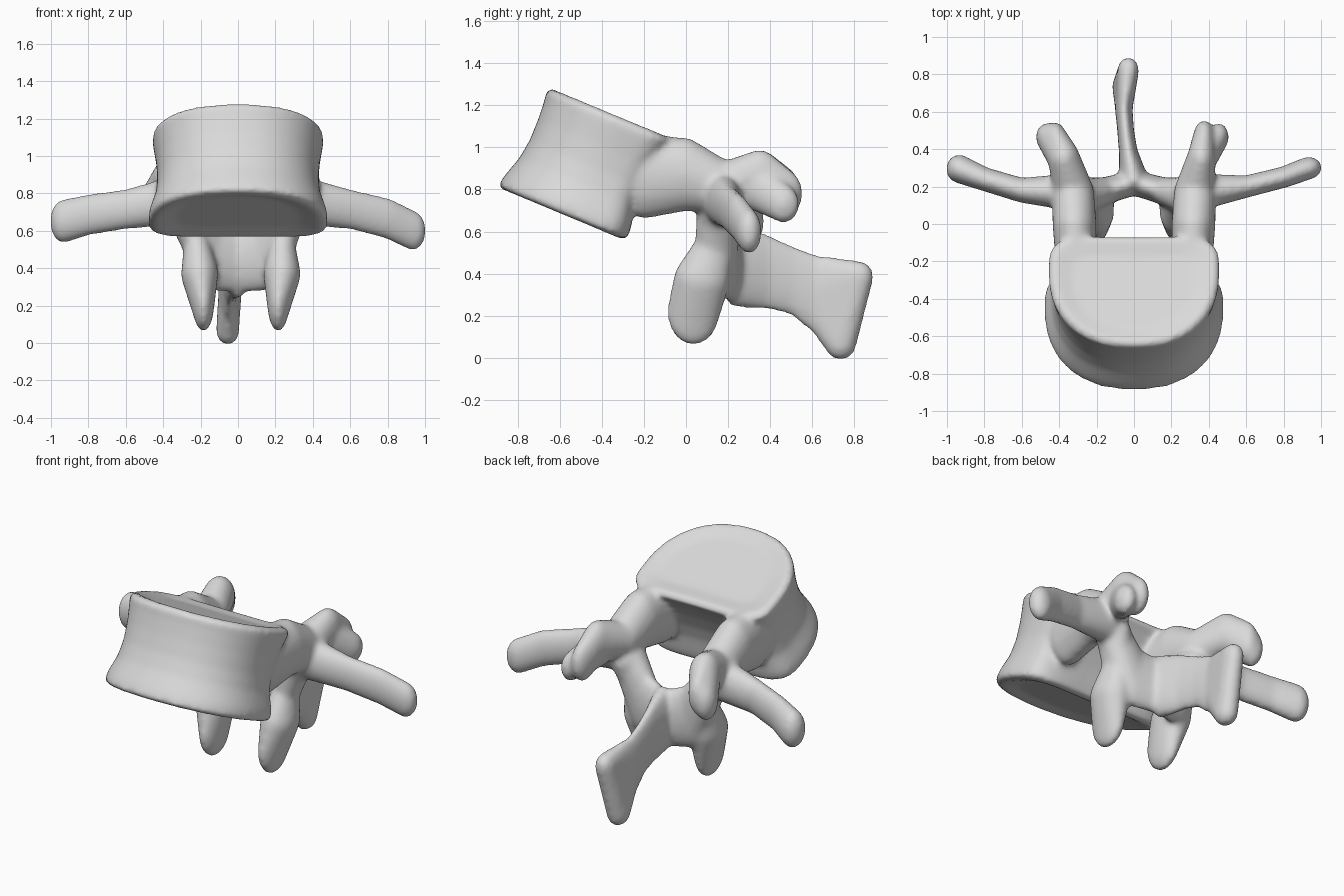
import bpy, bmesh, math
from mathutils import Vector

cube = bpy.data.objects.get("Cube")
if cube:
    bpy.data.objects.remove(cube, do_unlink=True)

bm = bmesh.new()

# unit ball used as the building block of every process
ball = bmesh.new()
bmesh.ops.create_icosphere(ball, subdivisions=3, radius=1)
BALL = [v.co.copy() for v in ball.verts]
ball.free()


def hull(*blobs, side=1):
    """Convex skin around ellipsoids given as (centre, radii)."""
    verts = []
    for (x, y, z), r in blobs:
        for p in BALL:
            verts.append(bm.verts.new((x * side + p.x * r[0], y + p.y * r[1], z + p.z * r[2])))
    bmesh.ops.convex_hull(bm, input=verts)
    bmesh.ops.delete(bm, geom=[v for v in verts if not v.link_faces], context='VERTS')


def chain(*blobs, side=1):
    """Limb made of hulls between consecutive ellipsoids."""
    for a, b in zip(blobs, blobs[1:]):
        hull(a, b, side=side)


def spow(v, p):
    return math.copysign(abs(v) ** p, v)


def vertebral_body():
    """Tilted, waisted drum: round in front, nearly flat behind, dished ends."""
    tilt = math.radians(22.6)
    back = Vector((0, math.cos(tilt), -math.sin(tilt)))
    low, high = Vector((0, -0.58, 0.675)), Vector((0, -0.345, 1.155))
    # position along the axis, half width, half depth
    stations = [(0.05, .33, .22), (0.0, .44, .31), (0.03, .48, .345), (0.13, .475, .338),
                (0.32, .44, .312), (0.5, .43, .305), (0.7, .437, .312), (0.88, .452, .325),
                (0.97, .46, .338), (1.01, .425, .31), (0.97, .33, .22)]
    n = 64
    skew = 0.35
    rings = []
    for t, w, d in stations:
        ring = []
        for i in range(n):
            a = math.tau * i / n
            c, s = math.cos(a), math.sin(a)
            p, depth = (0.55, d * (1 - skew)) if s > 0 else (0.88, d * (1 + skew))
            x, u = w * spow(c, p), depth * spow(s, p) + skew * d
            if s > 0:
                u -= 0.03 * max(0, 1 - (x / w) ** 2) * s
            ring.append(bm.verts.new(low.lerp(high, t) + back * u + Vector((x, 0, 0))))
        rings.append(ring)
    for r0, r1 in zip(rings, rings[1:]):
        for i in range(n):
            j = (i + 1) % n
            bm.faces.new((r0[i], r0[j], r1[j], r1[i]))
    bm.faces.new(rings[0][::-1])
    bm.faces.new(rings[-1])


vertebral_body()

for s in (1, -1):
    # pedicle
    chain(((.31, -.2, .86), (.11, .1, .2)), ((.318, 0, .872), (.118, .1, .175)),
          ((.325, .17, .815), (.112, .1, .125)), side=s)
    # lamina
    chain(((.28, .15, .7), (.1, .1, .11)), ((.15, .18, .47), (.1, .07, .19)),
          ((0, .22, .44), (.08, .065, .17)), side=s)

# lower joint processes, left then right
chain(((.28, .16, .7), (.09, .11, .1)), ((.235, .13, .52), (.07, .09, .1)),
      ((.235, .075, .37), (.1, .135, .12)), ((.215, .035, .215), (.058, .125, .155)))
chain(((.28, .16, .7), (.09, .11, .1)), ((.22, .13, .52), (.07, .09, .1)),
      ((.205, .075, .37), (.1, .135, .12)), ((.185, .035, .215), (.058, .125, .155)), side=-1)

# upper joint processes, left with a forked tip
chain(((.325, .18, .82), (.11, .09, .11)), ((.36, .35, .87), (.075, .1, .12)),
      ((.375, .465, .78), (.058, .09, .12)))
hull(((.36, .33, .82), (.07, .09, .12)), ((.455, .465, .73), (.052, .075, .09)))
chain(((.325, .18, .82), (.11, .09, .11)), ((.375, .35, .87), (.085, .1, .12)), side=-1)
hull(((.375, .35, .87), (.085, .1, .12)), ((.42, .465, .79), (.055, .08, .12)),
     ((.465, .465, .75), (.06, .075, .11)), side=-1)

# transverse processes, left then right
chain(((.34, .17, .76), (.1, .1, .13)), ((.6, .2, .715), (.052, .06, .107)),
      ((.8, .25, .665), (.06, .057, .11)), ((.935, .3, .6), (.07, .06, .107)))
chain(((.34, .17, .76), (.1, .1, .13)), ((.6, .18, .715), (.052, .067, .107)),
      ((.8, .24, .685), (.06, .064, .11)), ((.935, .295, .65), (.07, .077, .117)), side=-1)

# spinous process: a thin plate that widens at its rear edge
chain(((0, .23, .44), (.08, .065, .2)), ((-.03, .38, .41), (.05, .06, .18)),
      ((-.045, .5, .37), (.045, .05, .165)), ((-.055, .62, .3), (.047, .06, .19)))
hull(((-.055, .62, .3), (.047, .06, .19)), ((-.03, .825, .385), (.057, .067, .075)),
     ((-.055, .735, .065), (.062, .075, .075)))

bmesh.ops.recalc_face_normals(bm, faces=bm.faces)
mesh = bpy.data.meshes.new("vertebra")
bm.to_mesh(mesh)
bm.free()
vertebra = bpy.data.objects.new("vertebra", mesh)
bpy.context.collection.objects.link(vertebra)

# single bone colour
bone = bpy.data.materials.new("pale_grey_bone")
bone.use_nodes = True
bone.diffuse_color = (0.7, 0.7, 0.7, 1)
bone.node_tree.nodes["Principled BSDF"].inputs["Base Color"].default_value = (0.7, 0.7, 0.7, 1)
mesh.materials.append(bone)

# fuse the parts into one skin and soften the joins
fuse = vertebra.modifiers.new("fuse", 'REMESH')
fuse.mode = 'VOXEL'
fuse.voxel_size = 0.014
fuse.use_smooth_shade = True
soften = vertebra.modifiers.new("soften", 'SMOOTH')
soften.factor = 0.5
soften.iterations = 14
